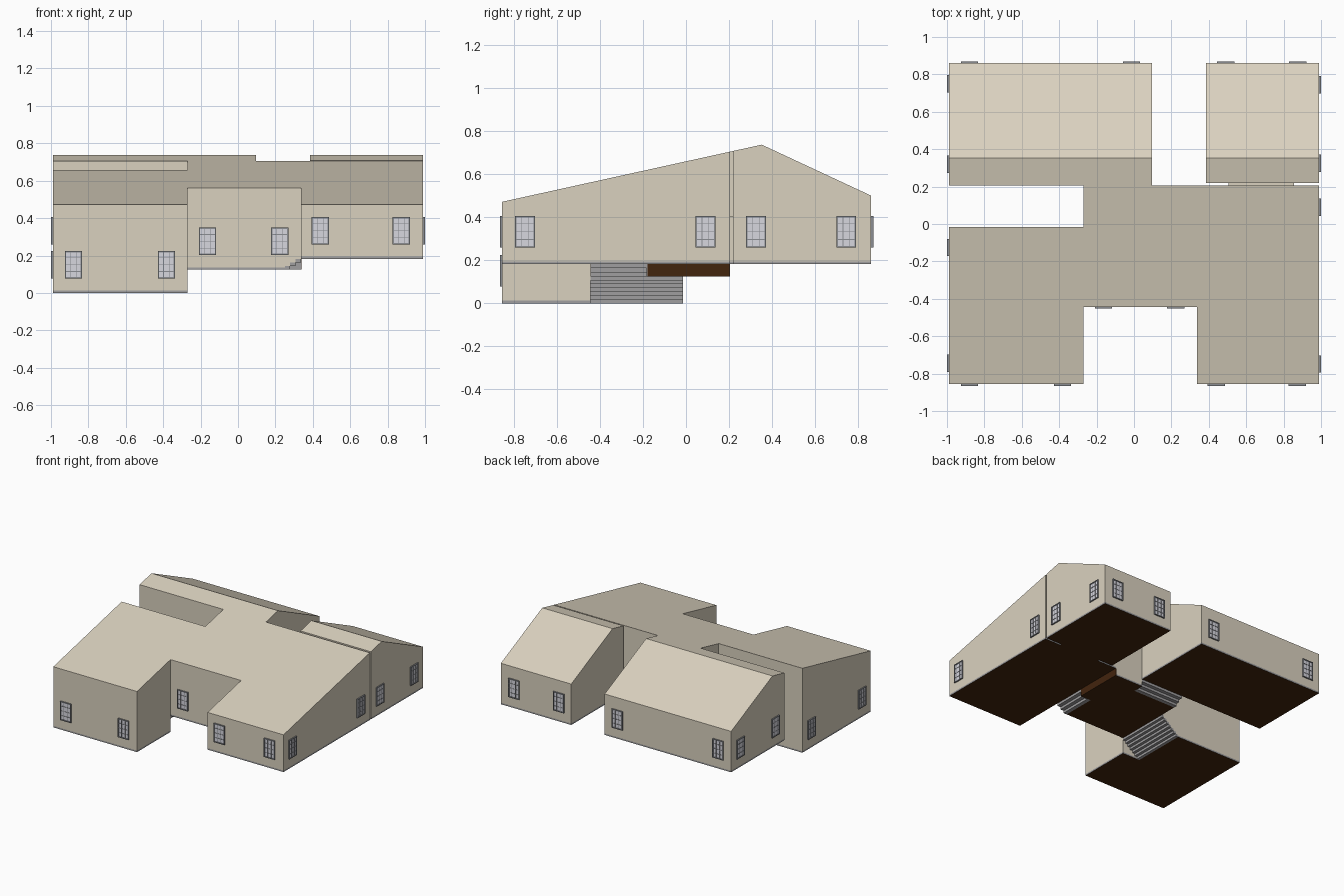
import bpy, bmesh

if "Cube" in bpy.data.objects:
    bpy.data.objects.remove(bpy.data.objects["Cube"])


def material(name, rgb):
    m = bpy.data.materials.new(name)
    m.diffuse_color = (*rgb, 1)
    m.use_nodes = True
    m.node_tree.nodes["Principled BSDF"].inputs["Base Color"].default_value = m.diffuse_color
    return m


TAN = material("tan_plaster", (0.70, 0.64, 0.52))
GREY = material("grey_concrete", (0.35, 0.345, 0.35))
BROWN = material("dark_brown_floor", (0.055, 0.018, 0.004))
GLASS = material("pale_glass", (0.68, 0.68, 0.74))
FRAME = material("grey_frame", (0.26, 0.27, 0.29))

X, YF, YB = 0.99, -0.855, 0.86        # outer walls
RIDGE_Y, RIDGE_Z = 0.352, 0.737
BASE = 0.012                          # height of the slab edge


def roof(y):
    slope = 0.22 if y < RIDGE_Y else 0.466
    return RIDGE_Z - slope * abs(y - RIDGE_Y)


def add_prism(bm, x0, x1, prof):
    """Extrude a y-z profile along x."""
    f = bm.faces.new([bm.verts.new((x0, y, z)) for y, z in prof])
    ext = bmesh.ops.extrude_face_region(bm, geom=[f])
    vs = [v for v in ext["geom"] if isinstance(v, bmesh.types.BMVert)]
    bmesh.ops.translate(bm, verts=vs, vec=(x1 - x0, 0, 0))


def add_box(bm, x0, x1, y0, y1, z0, z1):
    add_prism(bm, x0, x1, [(y0, z0), (y1, z0), (y1, z1), (y0, z1)])


def finish(bm, name, mats, under=False):
    bmesh.ops.recalc_face_normals(bm, faces=bm.faces)
    me = bpy.data.meshes.new(name)
    for m in mats:
        me.materials.append(m)
    if under:                         # undersides take the floor colour
        for f in bm.faces:
            f.material_index = 1 if f.normal.z < -0.5 else 0
    bm.to_mesh(me)
    bm.free()
    ob = bpy.data.objects.new(name, me)
    bpy.context.collection.objects.link(ob)
    return ob


def box(name, dims, mats, under=False):
    bm = bmesh.new()
    add_box(bm, *dims)
    return finish(bm, name, mats, under)


def block(name, x0, x1, y0, y1, z0):
    """Walls and sloping roof over a rectangle."""
    prof = [(y0, z0), (y1, z0), (y1, roof(y1))]
    if y0 < RIDGE_Y < y1:
        prof.append((RIDGE_Y, RIDGE_Z))
    prof.append((y0, roof(y0)))
    bm = bmesh.new()
    add_prism(bm, x0, x1, prof)
    finish(bm, name, [TAN])


def slab(name, x0, x1, y0, y1, z0):
    box(name, (x0, x1, y0, y1, z0, z0 + BASE), [GREY, BROWN], True)


def stairs(name, x0, x1, y0, y1, z0, z1, n, along, top):
    """Stepped underside rising along +x or +y, with wall filler above."""
    steps, fill = bmesh.new(), bmesh.new()
    h = (z1 - z0) / n
    for i in range(n):
        a, b = i / n, (i + 1) / n
        if along == "x":
            r = (x0 + (x1 - x0) * a, x0 + (x1 - x0) * b, y0, y1)
        else:
            r = (x0, x1, y0 + (y1 - y0) * a, y0 + (y1 - y0) * b)
        z = z0 + i * h
        add_box(steps, *r, z, z + h)
        if z + h < top - 0.001:
            add_box(fill, *r, z + h, top)
    finish(steps, name, [GREY])
    finish(fill, name + "_wall", [TAN])


# floor levels
LOW, MID, HIGH = 0.0, 0.125, 0.182
XL, XR, XB, XG = -0.27, 0.337, 0.097, 0.385
YC, YL, YM = -0.443, -0.015, 0.205

# front left wing (lowest), notched for the long stairs
block("front_left_wing", -X, XL, YF, YL, 0.14)
for n, r in (("front", (-X, XL, YF, YC)), ("rear", (-X, -0.42, YC, YL))):
    box("front_left_wall_" + n, (*r, LOW + BASE, 0.14), [TAN])
    slab("front_left_slab_" + n, *r, LOW)
stairs("long_stairs", -0.42, XL, YC, YL, LOW, MID, 7, "x", 0.14)

# centre hall (middle level)
block("centre_hall", XL, XR, YC, YM, 0.2)
for n, r in (("main", (XL, 0.25, YC, 0.12)),
             ("side", (0.25, XR, -0.18, 0.12)),
             ("rear", (XB, XR, 0.12, YM))):
    box("centre_wall_" + n, (*r, MID + BASE, 0.2), [TAN])
    slab("centre_slab_" + n, *r, MID)
stairs("right_stairs", 0.25, XR, YC, -0.18, MID, HIGH, 3, "x", 0.2)
stairs("back_stairs", XL, XB, 0.12, YM, MID, HIGH, 3, "y", 0.2)
box("stair_end", (0.25, XR, -0.184, -0.179, MID, HIGH), [GREY])
box("floor_riser", (XR - 0.002, XR + 0.003, -0.18, YM, MID, HIGH), [BROWN])

# high wings
for n, r in (("front_right", (XR, X, YF, YM)),
             ("back_left", (-X, XB, YM, YB)),
             ("back_right", (XG, X, 0.218, YB))):
    block(n + "_wing", *r, HIGH + BASE)
    slab(n + "_slab", *r, HIGH)

# short passage between the two right wings
box("passage", (0.505, 0.855, YM, 0.218, HIGH + BASE, 0.405), [TAN])
slab("passage_slab", 0.505, 0.855, YM, 0.218, HIGH)


def window(name, axis, wall, side, c, z0, w=0.092, h=0.146):
    """Glass, border and glazing bars standing slightly off a wall."""
    def put(bm, u0, u1, v0, v1, d):
        p, q = sorted((wall - side * 0.002, wall + side * d))
        if axis == "y":
            add_box(bm, c + u0, c + u1, p, q, z0 + v0, z0 + v1)
        else:
            add_box(bm, p, q, c + u0, c + u1, z0 + v0, z0 + v1)

    t, s = 0.007, w / 2
    g = bmesh.new()
    put(g, -s + t, s - t, t, h - t, 0.005)
    finish(g, name + "_glass", [GLASS])
    f = bmesh.new()
    put(f, -s, -s + t, 0, h, 0.01)
    put(f, s - t, s, 0, h, 0.01)
    put(f, -s + t, s - t, 0, t, 0.01)
    put(f, -s + t, s - t, h - t, h, 0.01)
    for i in (1, 2):
        u = -s + w * i / 3
        put(f, u - 0.0015, u + 0.0015, t, h - t, 0.008)
    for i in (1, 2, 3):
        v = h * i / 4
        put(f, -s + t, s - t, v - 0.0015, v + 0.0015, 0.0075)
    finish(f, name + "_frame", [FRAME])


# windows: axis, wall position, outward side, sill height, centres
SILL = 0.078
for n, axis, wall, side, z, centres in (
        ("front_left_window", "y", YF, -1, LOW, (-0.88, -0.383)),
        ("centre_window", "y", YC, -1, MID, (-0.163, 0.223)),
        ("front_right_window", "y", YF, -1, HIGH, (0.44, 0.873)),
        ("right_window", "x", X, 1, HIGH, (-0.748, 0.09, 0.325, 0.745)),
        ("left_low_window", "x", -X, -1, LOW, (-0.745, -0.125)),
        ("left_high_window", "x", -X, -1, HIGH, (0.32, 0.75)),
        ("back_window", "y", YB, 1, HIGH, (-0.88, -0.013, 0.49, 0.875))):
    for i, c in enumerate(centres):
        window(f"{n}_{i + 1}", axis, wall, side, c, z + SILL)
